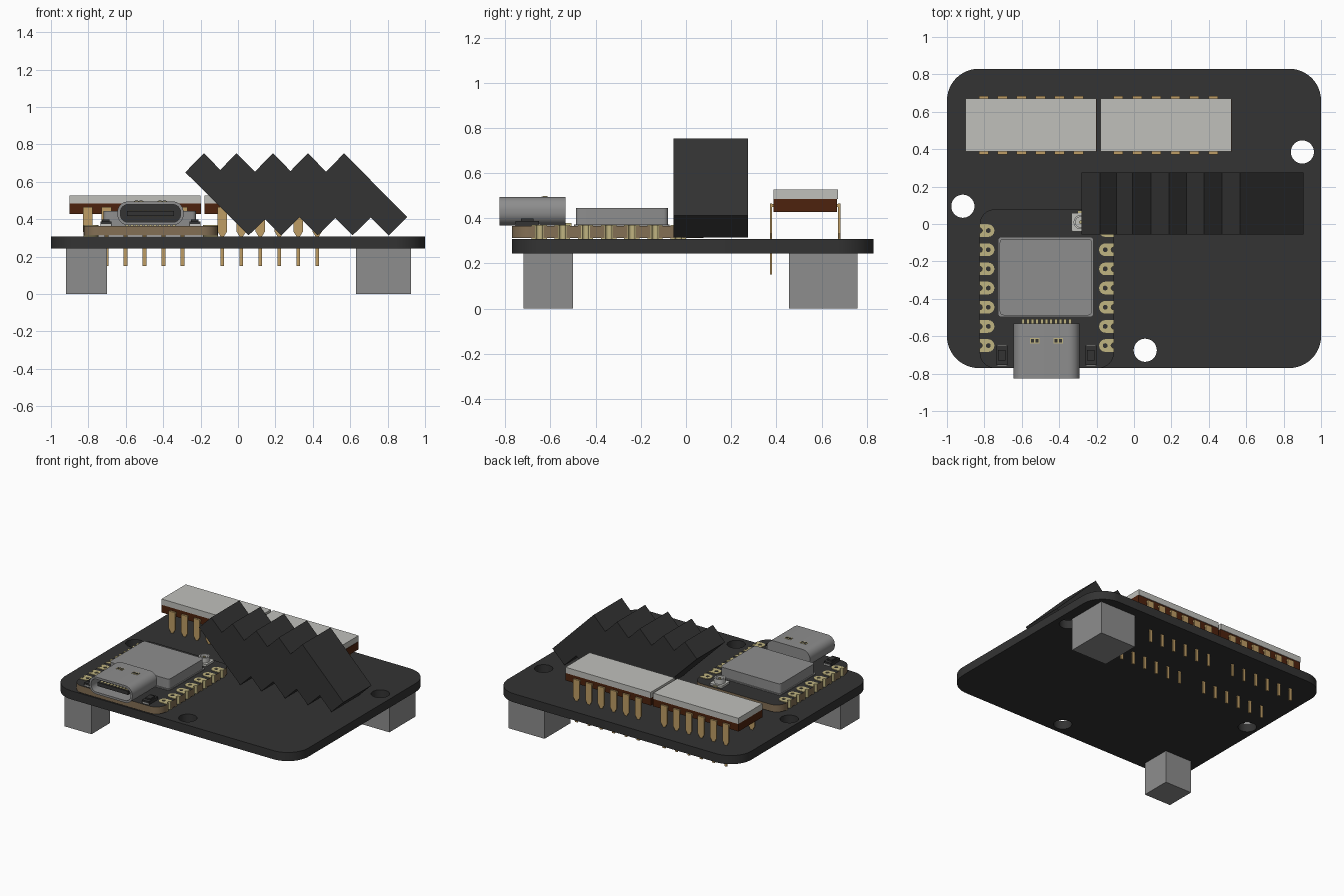
import bpy, bmesh
from math import sin, cos, pi

if "Cube" in bpy.data.objects:
    bpy.data.objects.remove(bpy.data.objects["Cube"])

def material(name, r, g, b):
    m = bpy.data.materials.new(name)
    m.diffuse_color = (r, g, b, 1)
    m.use_nodes = True
    m.node_tree.nodes["Principled BSDF"].inputs["Base Color"].default_value = m.diffuse_color
    return m

BLACK = material("black", 0.033, 0.033, 0.033)
GRAY = material("gray", 0.27, 0.27, 0.27)
PALE = material("pale gray", 0.53, 0.53, 0.50)
BROWN = material("dark brown", 0.075, 0.016, 0.004)
BRASS = material("brass", 0.52, 0.34, 0.13)
GOLD = material("gold", 0.53, 0.46, 0.22)
TAN = material("tan", 0.23, 0.16, 0.09)
SILVER = material("silver", 0.55, 0.55, 0.53)

def arc(cx, cy, r, a0, a1, n=8):
    return [(cx + r * cos(a0 + (a1 - a0) * i / n), cy + r * sin(a0 + (a1 - a0) * i / n))
            for i in range(n + 1)]

def circle(cx, cy, r, n=24):
    return arc(cx, cy, r, 0, 2 * pi, n)[:-1]

def rect(x0, x1, y0, y1):
    return [(x0, y0), (x1, y0), (x1, y1), (x0, y1)]

def rrect(x0, x1, y0, y1, r, n=8):
    return (arc(x0 + r, y0 + r, r, pi, 1.5 * pi, n) + arc(x1 - r, y0 + r, r, 1.5 * pi, 2 * pi, n)
            + arc(x1 - r, y1 - r, r, 0, pi / 2, n) + arc(x0 + r, y1 - r, r, pi / 2, pi, n))

def plate(name, outlines, lo, hi, mat, along_y=False):
    """Extrude outlines (inner ones become holes) from lo to hi along z, or along y."""
    cu = bpy.data.curves.new(name, 'CURVE')
    cu.dimensions, cu.fill_mode, cu.extrude = '2D', 'BOTH', (hi - lo) / 2
    for pts in outlines:
        s = cu.splines.new('POLY')
        s.points.add(len(pts) - 1)
        for p, (a, b) in zip(s.points, pts):
            p.co = (a, b, 0, 1)
        s.use_cyclic_u = True
    tmp = bpy.data.objects.new(name + "_curve", cu)
    bpy.context.collection.objects.link(tmp)
    dg = bpy.context.evaluated_depsgraph_get()
    me = bpy.data.meshes.new_from_object(tmp.evaluated_get(dg))
    bpy.data.objects.remove(tmp)
    bm = bmesh.new()
    bm.from_mesh(me)
    for v in bm.verts:
        a, b, c = v.co.x, v.co.y, v.co.z + (lo + hi) / 2
        v.co = (a, c, b) if along_y else (a, b, c)
    bmesh.ops.remove_doubles(bm, verts=bm.verts, dist=1e-5)
    bmesh.ops.recalc_face_normals(bm, faces=bm.faces)
    bm.to_mesh(me)
    bm.free()
    me.materials.clear()
    me.materials.append(mat)
    ob = bpy.data.objects.new(name, me)
    bpy.context.collection.objects.link(ob)
    bpy.ops.object.select_all(action='DESELECT')
    ob.select_set(True)
    bpy.context.view_layer.objects.active = ob
    bpy.ops.object.shade_smooth_by_angle(angle=0.5)
    return ob

def box(name, x0, x1, y0, y1, z0, z1, mat):
    return plate(name, [rect(x0, x1, y0, y1)], z0, z1, mat)

# Base board with mounting holes, and two feet
holes = [circle(x, y, 0.062, 32) for x, y in [(0.9, 0.385), (-0.915, 0.095), (0.06, -0.675)]]
plate("base_board", [rrect(-1, 1, -0.77, 0.83, 0.17, 12)] + holes, 0.243, 0.307, BLACK)
box("front_foot", -0.92, -0.70, -0.72, -0.50, 0, 0.243, GRAY)
box("back_foot", 0.63, 0.925, 0.455, 0.76, 0, 0.243, GRAY)

# Row of slanted slabs
for i, x in enumerate((-0.182, -0.008, 0.187, 0.374, 0.567)):
    plate(f"slanted_slab_{i + 1}", [[(x - 0.1, 0.651), (x + 0.239, 0.314), (x + 0.338, 0.412), (x, 0.752)]],
          -0.055, 0.275, BLACK, True)

# Two display modules, each with two rows of tapered pins
for side, x0 in (("left", -0.9), ("right", -0.18)):
    box(side + "_display_body", x0, x0 + 0.703, 0.388, 0.668, 0.428, 0.485, BROWN)
    box(side + "_display_face", x0, x0 + 0.7, 0.388, 0.672, 0.485, 0.528, PALE)
    xs = [x0 + 0.096 + 0.1015 * i for i in range(6)]
    pins = [[(x - .026, .465), (x - .026, .335), (x - .01, .31), (x - .01, .15),
             (x + .01, .15), (x + .01, .31), (x + .026, .335), (x + .026, .465)] for x in xs]
    for row, y in (("front", 0.371), ("back", 0.674)):
        plate(f"{side}_{row}_pins", pins, y, y + 0.01, BRASS, True)
        ya, yb = (0.38, 0.39) if row == "front" else (0.666, 0.675)
        plate(f"{side}_{row}_pin_tabs", [rect(x - .026, x + .026, ya, yb) for x in xs], 0.45, 0.463, BRASS)

# Controller board with half-round notches along both long edges
L, R, Bk, F, Z0, Z1 = -0.825, -0.108, 0.078, -0.77, 0.313, 0.365
rows = [-0.035 - 0.1025 * i for i in range(7)]
c = 0.08
outline = arc(L + c, F + c, c, pi, 1.5 * pi) + arc(R - c, F + c, c, 1.5 * pi, 2 * pi)
for y in reversed(rows):
    outline += arc(R, y, 0.019, 1.5 * pi, 0.5 * pi)
outline += arc(R - c, Bk - c, c, 0, pi / 2) + arc(L + c, Bk - c, c, pi / 2, pi)
for y in rows:
    outline += arc(L, y, 0.019, pi / 2, -pi / 2)
board = plate("controller_board", [outline], Z0, Z1, TAN)
board.data.materials.append(BLACK)
for f in board.data.polygons:
    f.material_index = int(abs(f.normal.z) > 0.9)

# Gold edge pads with pin holes, and the notch linings
pads, linings = [], []
for y in rows:
    for edge, d in ((L, 1), (R, -1)):
        shape = (arc(0.045, 0, 0.034, -pi / 2, pi / 2) + [(0, 0.034)]
                 + arc(0, 0, 0.014, pi / 2, -pi / 2) + [(0, -0.034)])
        ring = arc(0, 0, 0.019, -pi / 2, pi / 2) + arc(0, 0, 0.014, pi / 2, -pi / 2)
        pads += [[(edge + d * u, y + v) for u, v in s] for s in (shape, circle(0.046, 0, 0.013, 12))]
        linings.append([(edge + d * u, y + v) for u, v in ring])
plate("top_pads", pads, Z1 - 0.001, Z1 + 0.004, GOLD)
plate("bottom_pads", pads, Z0 - 0.004, Z0 + 0.001, GOLD)
plate("notch_linings", linings, Z0, Z1, GOLD)

# Metal shield can
plate("shield_flange", [rrect(-0.725, -0.218, -0.495, -0.072, 0.015, 4)], Z1, 0.373, GRAY)
plate("shield_can", [rrect(-0.718, -0.225, -0.488, -0.079, 0.02, 4)], 0.373, 0.445, GRAY)

# Charging socket: shell, dark plug, tongue with contacts
sx, x0, x1, z0, z1 = -0.468, -0.645, -0.291, 0.368, 0.495
def stadium(t):
    return rrect(x0 + t, x1 - t, z0 + t, z1 - t, 0.058 - t)
plate("socket_shell", [stadium(0), stadium(0.016)], -0.825, -0.54, GRAY, True)
plate("socket_back", [stadium(0)], -0.54, -0.533, GRAY, True)
plate("socket_plug", [stadium(0.015)], -0.70, -0.54, BLACK, True)
plate("socket_tongue", [rect(sx - 0.125, sx + 0.125, 0.417, 0.445)], -0.80, -0.70, BLACK, True)
contacts = [rect(sx + 0.026 * i - 0.008, sx + 0.026 * i + 0.008, -0.79, -0.70) for i in range(-4, 5)]
plate("upper_contacts", contacts, 0.444, 0.448, GOLD)
plate("lower_contacts", contacts, 0.414, 0.418, GOLD)
plate("socket_leads", [rect(sx + 0.025 * i - 0.008, sx + 0.025 * i + 0.008, -0.535, -0.507)
                       for i in range(-5, 6)], Z1, 0.378, GOLD)
for d in (-1, 1):
    x = sx + d * 0.063
    box("socket_latch", x - 0.025, x + 0.025, -0.64, -0.61, z1 - 0.002, z1 + 0.002, GOLD)
    plate("latch_gap", [rect(x + e - 0.008, x + e + 0.008, -0.634, -0.616) for e in (-0.012, 0.012)],
          z1, z1 + 0.004, BLACK)

# Small push buttons beside the socket
for d in (-1, 1):
    x = sx + d * 0.238
    box("button_base", x - 0.029, x + 0.029, -0.755, -0.65, Z1, 0.388, BLACK)
    box("button_cap", x - 0.02, x + 0.02, -0.73, -0.675, 0.388, 0.398, BLACK)
    for y in (-0.758, -0.65):
        box("button_terminal", x - 0.026, x + 0.026, y, y + 0.005, Z1, 0.375, SILVER)

# Antenna connector
plate("antenna_base", [rrect(-0.335, -0.235, -0.04, 0.06, 0.01, 3)], Z1, 0.38, PALE)
plate("antenna_ring", [circle(-0.285, 0.01, 0.038), circle(-0.285, 0.01, 0.028)], 0.38, 0.415, SILVER)
plate("antenna_pin", [circle(-0.285, 0.01, 0.009, 12)], 0.38, 0.41, GOLD)
box("antenna_tab", -0.30, -0.27, 0.055, 0.07, Z1, 0.372, GOLD)
